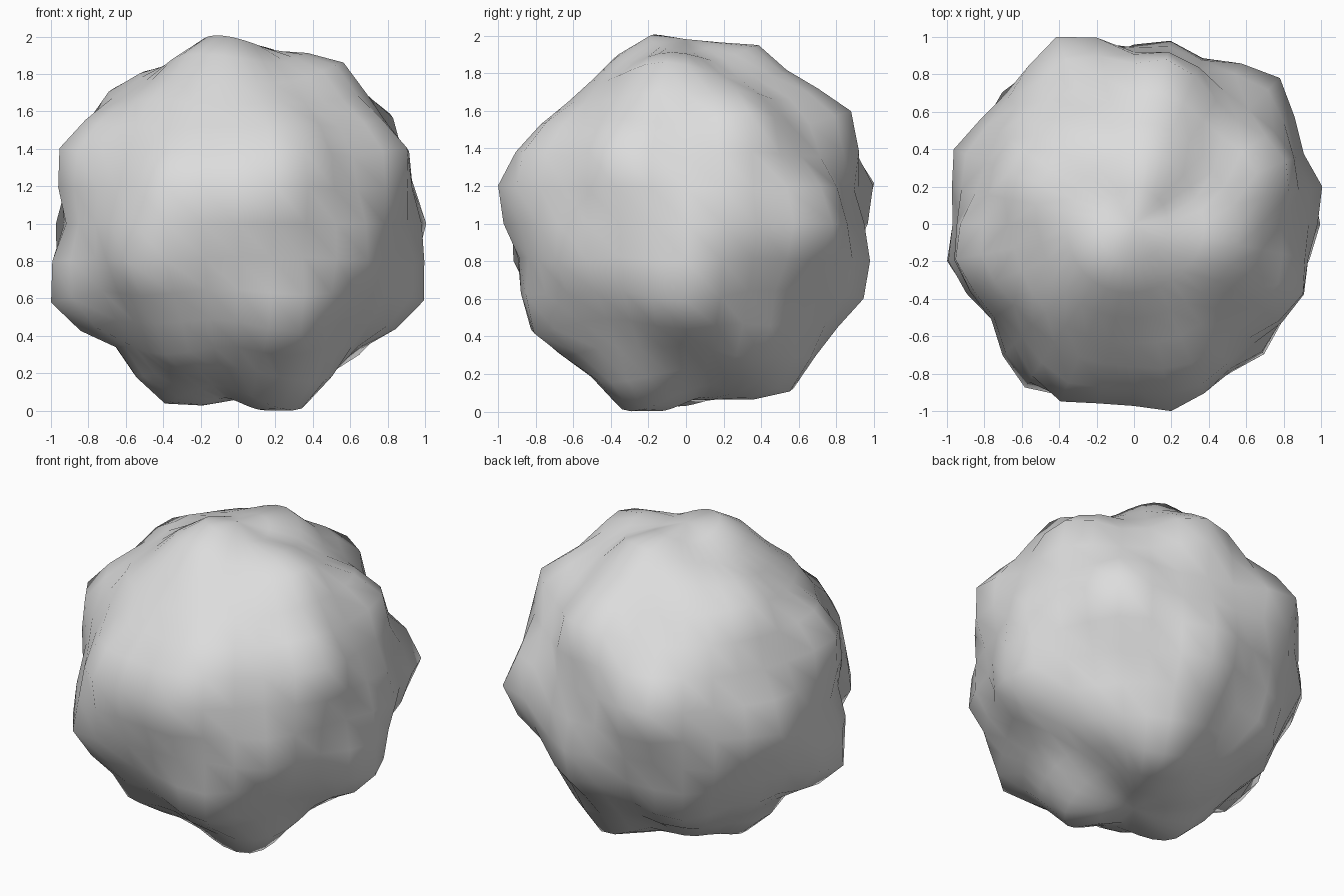
import bpy
import math
from mathutils import Vector

default_cube = bpy.data.objects.get("Cube")
if default_cube:
    bpy.data.objects.remove(default_cube, do_unlink=True)

# Radius of the hollows between knobs, and the angular width of each knob
HOLLOW_RADIUS = 0.895
KNOB_WIDTH = 0.215
CENTRE = Vector((0, 0, 1))

# Knob tips relative to the rock's centre, in hundredths
UPPER_KNOBS = [
    (-10, -15, 101), (12, 40, 94), (54, -8, 88), (-68, 30, 70), (-95, -25, 38),
    (92, -36, 38), (81, 40, 55), (12, 90, 58), (20, -100, 20), (-40, -92, 30),
    (-40, 101, 20), (-45, -48, 67), (-58, 63, 50), (38, -86, 36), (-30, 45, 82),
    (-70, 62, 25),
]
MIDDLE_KNOBS = [
    (76, 80, 0), (100, 23, 0), (-95, 43, 3), (-60, -86, -22), (70, -69, -20),
    (17, 97, -20), (-77, 64, -17),
]
LOWER_KNOBS = [
    (99, 2, -42), (-100, -20, -42), (27, -82, -60), (30, -28, -100), (-37, -8, -97),
    (28, 58, -86), (20, 94, -40), (-45, 75, -55), (-40, -62, -66), (-72, 25, -60),
    (58, 45, -70), (66, -26, -60), (-30, 30, -88), (5, 20, -93),
]


def knob_data(points, mesh):
    """Seat each knob on the nearest vertex: (direction, height above hollows)."""
    knobs = []
    for point in points:
        tip = Vector(point) / 100
        axis = max((vertex.co for vertex in mesh.vertices), key=tip.dot).normalized()
        knobs.append((axis, max(tip.length - HOLLOW_RADIUS, 0.03)))
    return knobs


def radius_towards(direction, knobs):
    """Blend all knobs so that neighbours merge without piling up."""
    total = 0.0
    for axis, height in knobs:
        falloff = math.exp(-(direction.angle(axis) / KNOB_WIDTH) ** 2 / 2)
        total += (height * falloff) ** 4
    return HOLLOW_RADIUS + total ** (1 / 4)


# Rock body: a sphere pushed out into knobs
bpy.ops.mesh.primitive_uv_sphere_add(segments=32, ring_count=16, radius=1, location=(0, 0, 0))
rock = bpy.context.object
rock.name = "lumpy_rock"
rock.data.name = "lumpy_rock"
all_knobs = knob_data(UPPER_KNOBS + MIDDLE_KNOBS + LOWER_KNOBS, rock.data)
for vertex in rock.data.vertices:
    direction = vertex.co.normalized()
    vertex.co = CENTRE + direction * radius_towards(direction, all_knobs)
bpy.ops.object.shade_smooth()

# Plain pale grey stone
stone = bpy.data.materials.new("pale_grey_stone")
stone.use_nodes = True
grey = (0.72, 0.72, 0.72, 1.0)
stone.diffuse_color = grey
stone.node_tree.nodes["Principled BSDF"].inputs["Base Color"].default_value = grey
rock.data.materials.append(stone)
